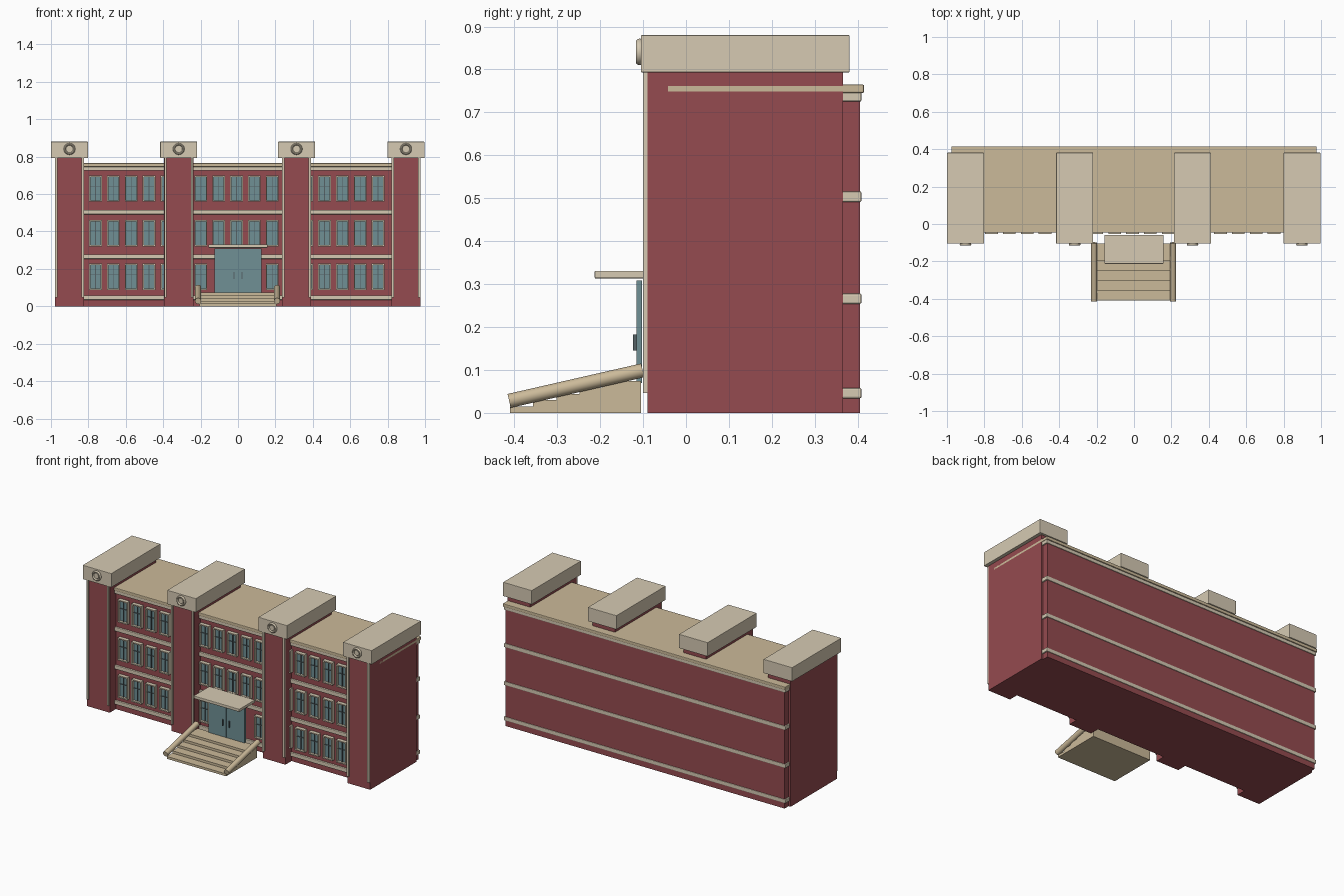
import bpy, bmesh, math
from mathutils import Matrix, Vector

if "Cube" in bpy.data.objects:
    bpy.data.objects.remove(bpy.data.objects["Cube"])


def material(name, rgb):
    m = bpy.data.materials.new(name)
    m.diffuse_color = (*rgb, 1)
    m.use_nodes = True
    m.node_tree.nodes["Principled BSDF"].inputs["Base Color"].default_value = m.diffuse_color
    return m


BRICK = material("brick", (0.30, 0.07, 0.08))
STONE = material("stone", (0.67, 0.59, 0.45))
TAN = material("tan", (0.60, 0.49, 0.32))
GLASS = material("glass", (0.16, 0.28, 0.30))
DARK = material("dark_metal", (0.09, 0.12, 0.13))


def finish(name, bm, mat, bevel=0):
    me = bpy.data.meshes.new(name)
    bm.to_mesh(me)
    bm.free()
    me.materials.append(mat)
    ob = bpy.data.objects.new(name, me)
    bpy.context.collection.objects.link(ob)
    if bevel:
        b = ob.modifiers.new("bevel", "BEVEL")
        b.width, b.segments = bevel, 2
    return ob


def boxes(name, spans, mat, bevel=0):
    """One object out of boxes given as (x0, x1, y0, y1, z0, z1)."""
    bm = bmesh.new()
    for x0, x1, y0, y1, z0, z1 in spans:
        mid = Vector((x0 + x1, y0 + y1, z0 + z1)) / 2
        bmesh.ops.create_cube(bm, size=1, matrix=Matrix.Translation(mid)
                              @ Matrix.Diagonal((x1 - x0, y1 - y0, z1 - z0, 1)))
    return finish(name, bm, mat, bevel)


def smooth(ob):
    bpy.ops.object.select_all(action='DESELECT')
    ob.select_set(True)
    bpy.context.view_layer.objects.active = ob
    bpy.ops.object.shade_smooth_by_angle()


def rod(name, a, b, r, mat, sides=24):
    a, b = Vector(a), Vector(b)
    bm = bmesh.new()
    rot = (b - a).to_track_quat('Z', 'Y').to_matrix().to_4x4()
    bmesh.ops.create_cone(bm, cap_ends=True, segments=sides, radius1=r, radius2=r,
                          depth=(b - a).length,
                          matrix=Matrix.Translation((a + b) / 2) @ rot)
    ob = finish(name, bm, mat)
    smooth(ob)
    return ob


# Main block, floor bands and roof
boxes("main_block", [(-0.965, 0.965, -0.03, 0.405, 0, 0.75)], BRICK)
boxes("floor_bands", [(-0.973, 0.973, -0.042, 0.409, z, z + h) for z, h in
                      ((0.034, 0.024), (0.254, 0.024), (0.491, 0.025), (0.725, 0.025))],
      STONE, 0.004)
boxes("roof", [(-0.976, 0.976, -0.046, 0.415, 0.745, 0.765)], TAN, 0.004)

# Four towers with corner strips, caps and round medallions
for i, x in enumerate((-0.901, -0.317, 0.313, 0.898)):
    boxes(f"tower_{i}", [(x - 0.078, x + 0.078, -0.09, 0.366, 0, 0.80)], BRICK)
    boxes(f"tower_strips_{i}", [(x + s - 0.006, x + s + 0.006, -0.10, -0.088, 0.046, 0.795)
                                for s in (-0.071, 0.071)], STONE)
    boxes(f"tower_cap_{i}", [(x - 0.099, x + 0.099, -0.105, 0.381, 0.793, 0.88)],
          STONE, 0.002)
    bpy.ops.mesh.primitive_torus_add(location=(x, -0.108, 0.841), major_radius=0.025,
                                     rotation=(math.pi / 2, 0, 0), minor_radius=0.006,
                                     major_segments=32, minor_segments=10)
    ring = bpy.context.object
    ring.name = f"medallion_ring_{i}"
    ring.scale.z = 1.4
    ring.data.materials.append(STONE)
    smooth(ring)
    rod(f"medallion_disc_{i}", (x, -0.100, 0.841), (x, -0.112, 0.841), 0.016, STONE)

# Windows: stone frames, glass and dark glazing bars
frames, panes, bars = [], [], []
columns = [s + 0.0955 * k for s in (-0.762, -0.199, 0.367) for k in range(5)]
for zc in (0.158, 0.391, 0.629):
    for x in columns:
        if zc < 0.2 and abs(x) < 0.15:
            continue                      # doorway takes this place
        w, h, t = 0.034, 0.070, 0.007
        for s in (-1, 1):
            e = sorted((s * w, s * (w - t)))
            frames.append((x + e[0], x + e[1], -0.053, -0.028, zc - h, zc + h))
            e = sorted((s * h, s * (h - t)))
            frames.append((x - w + t, x + w - t, -0.053, -0.028, zc + e[0], zc + e[1]))
        panes.append((x - w + t, x + w - t, -0.038, -0.028, zc - h + t, zc + h - t))
        bars.append((x - 0.002, x + 0.002, -0.044, -0.036, zc - h + t, zc + h - t))
        bars.append((x - w + t, x + w - t, -0.043, -0.036, zc + 0.012, zc + 0.015))
boxes("window_frames", frames, STONE)
boxes("window_glass", panes, GLASS)
boxes("window_bars", bars, DARK)

# Double door, handles and canopy
boxes("door_leaves", [(-0.125, -0.001, -0.115, -0.102, 0.07, 0.308),
                      (0.001, 0.125, -0.115, -0.102, 0.07, 0.308)], GLASS)
boxes("door_handles", [(x - 0.003, x + 0.003, -0.123, -0.114, 0.145, 0.183)
                       for x in (-0.022, 0.022)], DARK)
boxes("canopy", [(-0.158, 0.158, -0.213, -0.058, 0.313, 0.331)], STONE, 0.003)

# Entrance steps with sloping side rails
boxes("steps", [(-0.205, 0.205, -0.41 + 0.054 * k, -0.105, 0.0148 * k, 0.0148 * (k + 1))
                for k in range(5)], TAN)
for side, x in (("left", -0.213), ("right", 0.209)):
    rod(f"step_rail_{side}", (x, -0.412, 0.028), (x, -0.101, 0.099), 0.0165, TAN)
